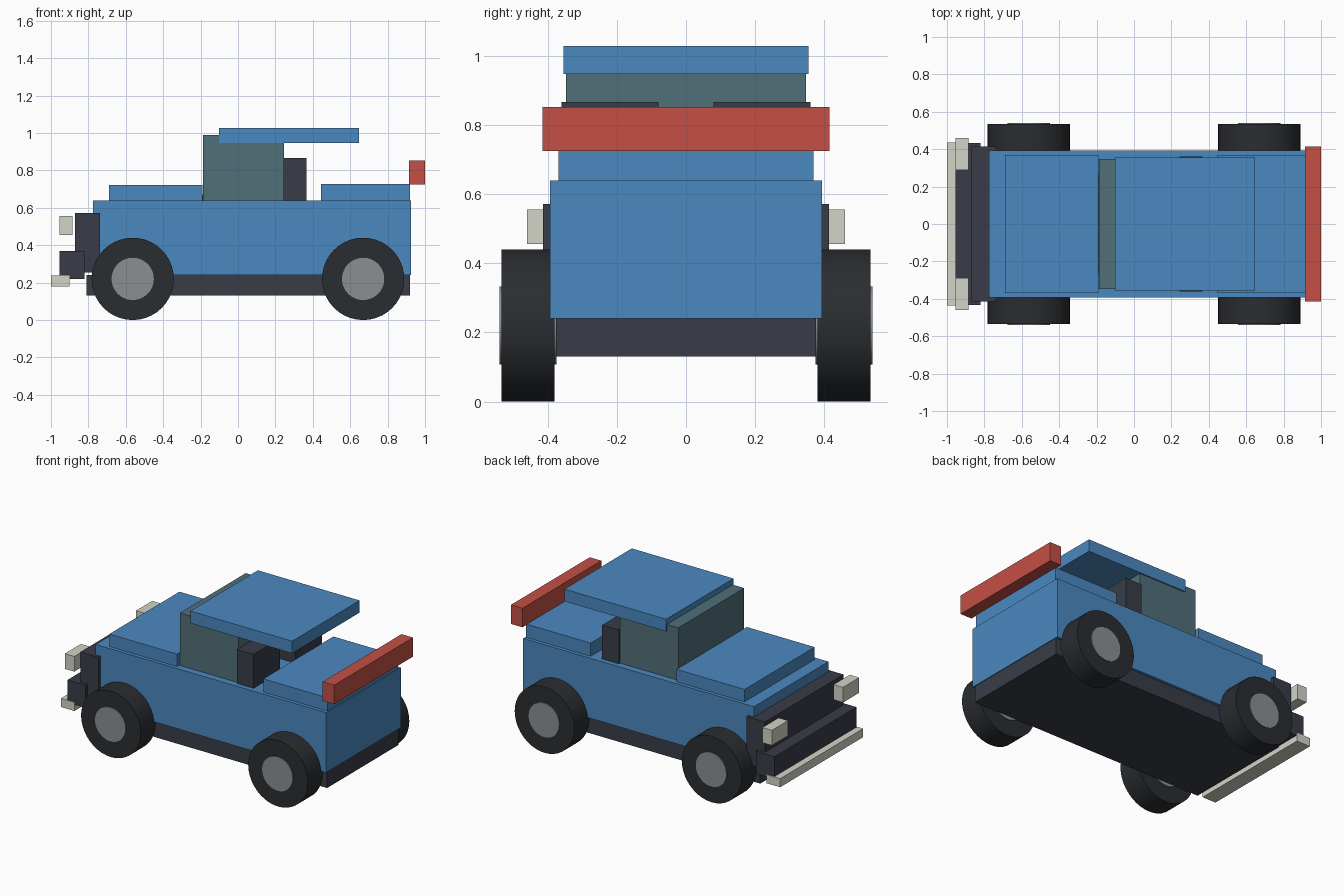
import bpy
import math

if "Cube" in bpy.data.objects:
    bpy.data.objects.remove(bpy.data.objects["Cube"])


def material(name, rgb):
    m = bpy.data.materials.new(name)
    m.diffuse_color = (*rgb, 1)
    m.use_nodes = True
    m.node_tree.nodes["Principled BSDF"].inputs["Base Color"].default_value = m.diffuse_color
    return m


BLUE = material("blue_paint", (0.07, 0.25, 0.53))
DARK = material("dark_trim", (0.04, 0.046, 0.063))
GLASS = material("tinted_glass", (0.08, 0.16, 0.19))
RED = material("red_paint", (0.55, 0.08, 0.06))
CREAM = material("cream", (0.65, 0.66, 0.57))
TYRE = material("rubber", (0.023, 0.026, 0.03))
HUB = material("hub_metal", (0.26, 0.27, 0.29))


def box(name, x, y, z, mat):
    """Box from (min, max) ranges on each axis."""
    mid = [(a + b) / 2 for a, b in (x, y, z)]
    bpy.ops.mesh.primitive_cube_add(size=1, location=mid)
    ob = bpy.context.object
    ob.name = name
    ob.scale = [b - a for a, b in (x, y, z)]
    bpy.ops.object.transform_apply(location=False, rotation=False, scale=True)
    ob.data.materials.append(mat)
    return ob


def disc(name, x, z, y, radius, mat):
    """Cylinder along y."""
    bpy.ops.mesh.primitive_cylinder_add(
        vertices=40, radius=radius, depth=abs(y[1] - y[0]),
        location=(x, (y[0] + y[1]) / 2, z), rotation=(math.pi / 2, 0, 0))
    ob = bpy.context.object
    ob.name = name
    ob.data.materials.append(mat)
    bpy.ops.object.shade_smooth_by_angle()
    return ob


# Parts spanning the full width: name, x range, half width, z range, material
for name, x, w, z, mat in [
    ("chassis", (-0.81, 0.92), 0.376, (0.13, 0.24), DARK),
    ("body", (-0.775, 0.925), 0.393, (0.24, 0.64), BLUE),
    ("hood", (-0.69, -0.19), 0.369, (0.64, 0.723), BLUE),
    ("rear_deck", (0.445, 0.92), 0.369, (0.64, 0.728), BLUE),
    ("cab_glass", (-0.186, 0.245), 0.347, (0.64, 0.99), GLASS),
    ("windscreen_base", (-0.192, -0.15), 0.27, (0.64, 0.67), DARK),
    ("roof", (-0.102, 0.648), 0.355, (0.947, 1.028), BLUE),
    ("spoiler", (0.915, 1.0), 0.415, (0.725, 0.852), RED),
    ("grille", (-0.872, -0.737), 0.414, (0.255, 0.572), DARK),
    ("front_bumper", (-0.955, -0.82), 0.432, (0.22, 0.37), DARK),
    ("bumper_bar", (-1.0, -0.9), 0.437, (0.18, 0.237), CREAM),
]:
    box(name, x, (-w, w), z, mat)

# Mirrored parts
for side, s in (("right", -1), ("left", 1)):
    def span(a, b):
        return tuple(sorted((s * a, s * b)))

    box(f"{side}_seat_back", (0.243, 0.366), span(0.08, 0.36), (0.64, 0.866), DARK)
    box(f"{side}_headlight", (-0.955, -0.885), span(0.29, 0.46), (0.455, 0.556), CREAM)
    for end, x in (("front", -0.563), ("rear", 0.669)):
        disc(f"{end}_{side}_tyre", x, 0.22, span(0.38, 0.534), 0.22, TYRE)
        disc(f"{end}_{side}_hub", x, 0.22, span(0.374, 0.54), 0.113, HUB)
